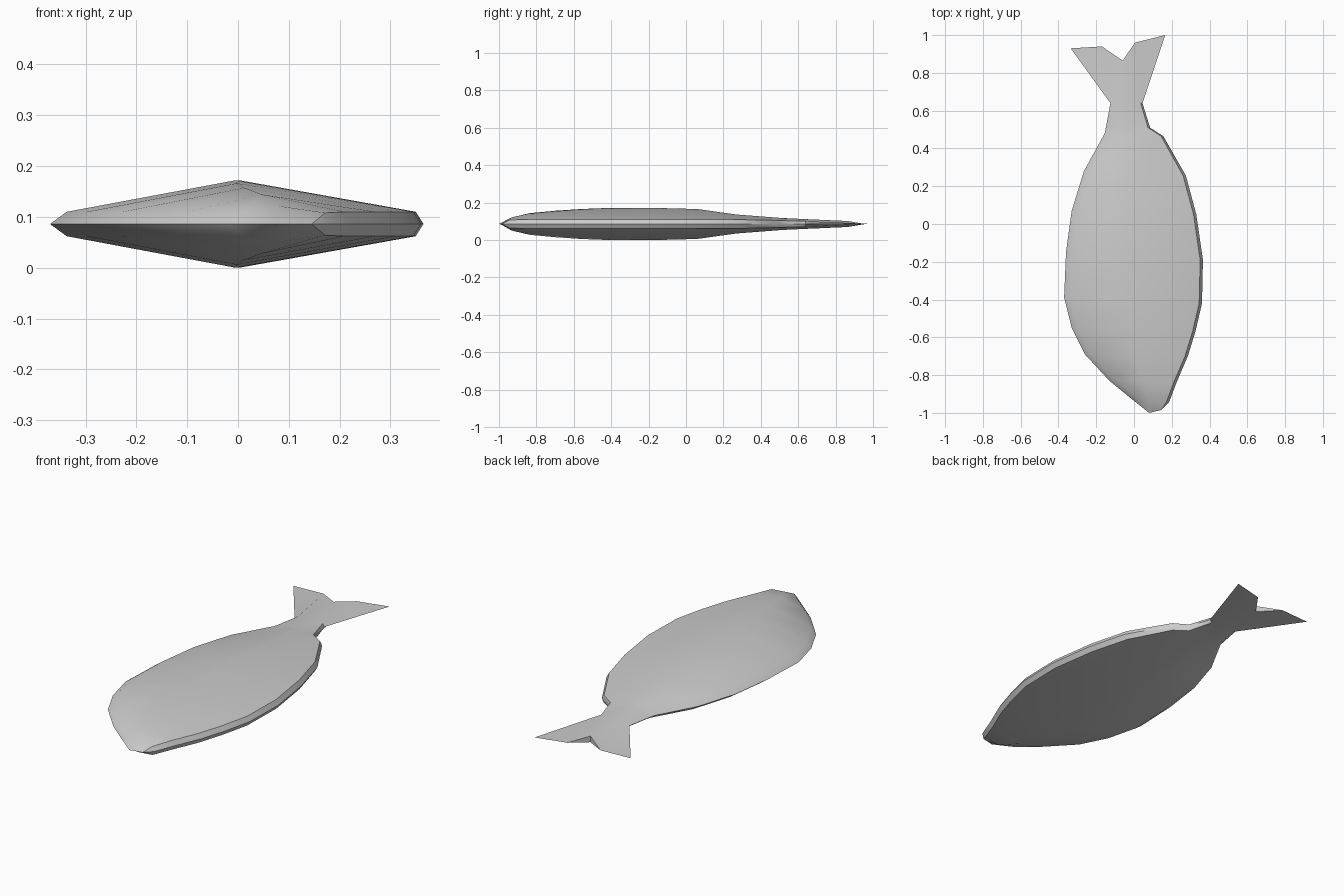
import bpy
import bmesh
from math import radians
from mathutils import Vector

default_cube = bpy.data.objects.get("Cube")
if default_cube:
    bpy.data.objects.remove(default_cube, do_unlink=True)

MID_Z = 0.086
LEFT_INSET, RIGHT_INSET = 0.033, 0.015
FULL_SHOULDER = 0.024


def make_material(name, value):
    material = bpy.data.materials.new(name)
    material.use_nodes = True
    colour = (value, value, value, 1.0)
    material.diffuse_color = colour
    material.node_tree.nodes["Principled BSDF"].inputs["Base Color"].default_value = colour
    return material


def add_ring(bm, rim_points, shoulder, ridge):
    """Eight vertices: rim, shoulder, ridge, shoulder, rim, and the same below."""
    heights = (0, shoulder, ridge, shoulder, 0)
    upper = [Vector((x, y, MID_Z + h)) for (x, y), h in zip(rim_points, heights)]
    lower = [Vector((x, y, MID_Z - h)) for (x, y), h in zip(rim_points, heights)]
    return [bm.verts.new(p) for p in upper + lower[3:0:-1]]


def cross_points(left, right, shoulder):
    """Plan positions of a cross-section between two outline points."""
    a, b = Vector(left), Vector(right)
    across = (b - a).normalized()
    scale = shoulder / FULL_SHOULDER
    return [a, a + across * LEFT_INSET * scale, (a + b) / 2,
            b - across * RIGHT_INSET * scale, b]


def bridge(bm, first, second):
    count = len(first)
    for i in range(count):
        j = (i + 1) % count
        bm.faces.new((first[i], first[j], second[j], second[i]))


# Outline pairs from nose to tail root: one side, other side, shoulder, ridge
stations = [
    ((0.08, -1.0), (0.145, -0.985), 0, 0),
    ((-0.02, -0.92), (0.185, -0.945), 0.022, 0.035),
    ((-0.13, -0.83), (0.225, -0.84), 0.024, 0.058),
    ((-0.26, -0.69), (0.285, -0.7), 0.024, 0.071),
    ((-0.33, -0.55), (0.325, -0.57), 0.024, 0.08),
    ((-0.37, -0.39), (0.36, -0.42), 0.024, 0.086),
    ((-0.36, -0.15), (0.365, -0.19), 0.024, 0.086),
    ((-0.33, 0.07), (0.33, 0.05), 0.024, 0.08),
    ((-0.265, 0.28), (0.275, 0.255), 0.024, 0.051),
    ((-0.155, 0.48), (0.155, 0.465), 0.02, 0.035),
    ((-0.147, 0.52), (0.085, 0.51), 0.018, 0.032),
    ((-0.125, 0.64), (0.045, 0.64), 0.015, 0.026),
]
# Forked tail: tip, inner corner, notch, inner corner, tip
tail = [(-0.335, 0.93), (-0.17, 0.94), (-0.06, 0.865), (0.005, 0.96), (0.165, 1.0)]

# Body and tail as one lofted skin
bm = bmesh.new()
rings = [add_ring(bm, cross_points(a, b, s), s, h) for a, b, s, h in stations]
rings.append(add_ring(bm, tail, 0, 0.016))
for first, second in zip(rings, rings[1:]):
    bridge(bm, first, second)

# Close the notch at the end of the tail
end = rings[-1]
bm.faces.new((end[1], end[2], end[6], end[7]))
bm.faces.new((end[2], end[3], end[5], end[6]))
bmesh.ops.remove_doubles(bm, verts=bm.verts[:], dist=0.0005)
bmesh.ops.recalc_face_normals(bm, faces=bm.faces[:])

mesh = bpy.data.meshes.new("fish_body")
bm.to_mesh(mesh)
bm.free()
fish = bpy.data.objects.new("fish_body", mesh)
bpy.context.collection.objects.link(fish)
mesh.materials.append(make_material("plain grey", 0.6))

# Smooth skin with a crisp rim
bpy.ops.object.select_all(action="DESELECT")
fish.select_set(True)
bpy.context.view_layer.objects.active = fish
bpy.ops.object.shade_smooth_by_angle(angle=radians(40))
